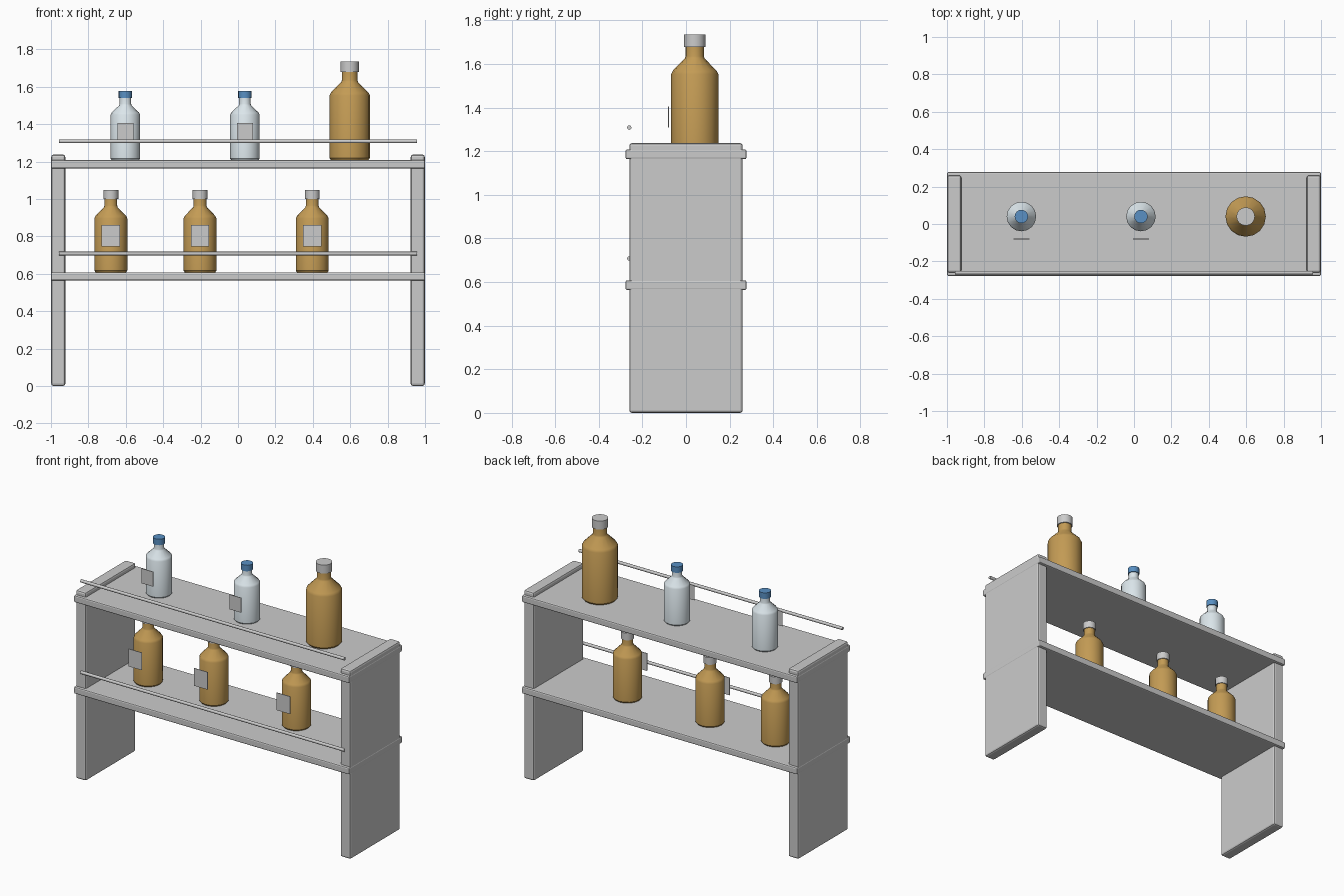
import bpy, bmesh, math

if "Cube" in bpy.data.objects:
    bpy.data.objects.remove(bpy.data.objects["Cube"])


def material(name, rgb):
    m = bpy.data.materials.new(name)
    m.diffuse_color = (*rgb, 1)
    m.use_nodes = True
    m.node_tree.nodes["Principled BSDF"].inputs["Base Color"].default_value = m.diffuse_color
    return m


AMBER = material("amber_glass", (0.55, 0.33, 0.09))
CLEAR = material("clear_glass", (0.72, 0.80, 0.84))
BLUE = material("blue_cap", (0.10, 0.28, 0.55))


def box(name, size, loc, bevel=0.0):
    bpy.ops.mesh.primitive_cube_add(size=1, location=loc)
    ob = bpy.context.object
    ob.name = name
    ob.scale = size
    bpy.ops.object.transform_apply(location=False, rotation=False, scale=True)
    if bevel:
        mod = ob.modifiers.new("bevel", 'BEVEL')
        mod.width = bevel
        mod.segments = 2
    return ob


def lathe(name, profile, loc, mat=None, sides=16):
    # Closed solid of revolution from (radius, height) points
    bm = bmesh.new()
    rings = []
    for r, z in profile:
        rings.append([bm.verts.new((r * math.cos(2 * math.pi * i / sides),
                                    r * math.sin(2 * math.pi * i / sides), z))
                      for i in range(sides)])
    for a, b in zip(rings, rings[1:]):
        for i in range(sides):
            j = (i + 1) % sides
            bm.faces.new((a[i], a[j], b[j], b[i]))
    bm.faces.new(rings[0][::-1])
    bm.faces.new(rings[-1])
    me = bpy.data.meshes.new(name)
    bm.to_mesh(me)
    bm.free()
    ob = bpy.data.objects.new(name, me)
    bpy.context.collection.objects.link(ob)
    ob.location = loc
    if mat:
        me.materials.append(mat)
    bpy.ops.object.select_all(action='DESELECT')
    ob.select_set(True)
    bpy.context.view_layer.objects.active = ob
    bpy.ops.object.shade_smooth_by_angle(angle=math.radians(30))
    return ob


def bottle(name, x, z, r, h, glass, cap=None, label=None):
    y = 0.04
    # Glass body with sloped shoulder and neck
    lathe(name, [(r * 0.93, 0), (r, h * 0.02), (r, h * 0.655),
                 (r * 0.93, h * 0.685), (r * 0.42, h * 0.79),
                 (r * 0.39, h * 0.81), (r * 0.39, h * 0.92)], (x, y, z), glass)
    # Cap
    lathe(name + "_cap", [(r * 0.455, h * 0.893), (r * 0.455, h)], (x, y, z), cap)
    # Label plate standing in front of the bottle
    if label:
        w, z0, z1 = label
        box(name + "_label", (w, 0.004, z1 - z0), (x, y - 1.52 * r, (z0 + z1) / 2))


# Side panels
for side, s in (("left", -1), ("right", 1)):
    box(side + "_panel", (0.075, 0.52, 1.237), (s * 0.961, 0, 0.6185), 0.012)

# Shelves and front guard rails
for level, top in (("lower", 0.608), ("upper", 1.208)):
    box(level + "_shelf", (2.0, 0.555, 0.045), (0, 0, top - 0.0225), 0.008)
    bpy.ops.mesh.primitive_cylinder_add(vertices=12, radius=0.01, depth=1.915,
                                        location=(0, -0.26, top + 0.1),
                                        rotation=(0, math.pi / 2, 0))
    bpy.context.object.name = level + "_rail"
    bpy.ops.object.shade_smooth_by_angle(angle=math.radians(35))

# Bottles on the lower shelf
for i, x in enumerate((-0.68, -0.203, 0.397)):
    bottle(f"amber_bottle_{i + 1}", x, 0.608, 0.088, 0.44, AMBER,
           label=(0.097, 0.745, 0.86))

# Bottles on the upper shelf
for i, x in enumerate((-0.602, 0.037)):
    bottle(f"clear_bottle_{i + 1}", x, 1.208, 0.079, 0.37, CLEAR, BLUE,
           label=(0.086, 1.308, 1.405))
bottle("large_amber_bottle", 0.597, 1.208, 0.108, 0.527, AMBER)
